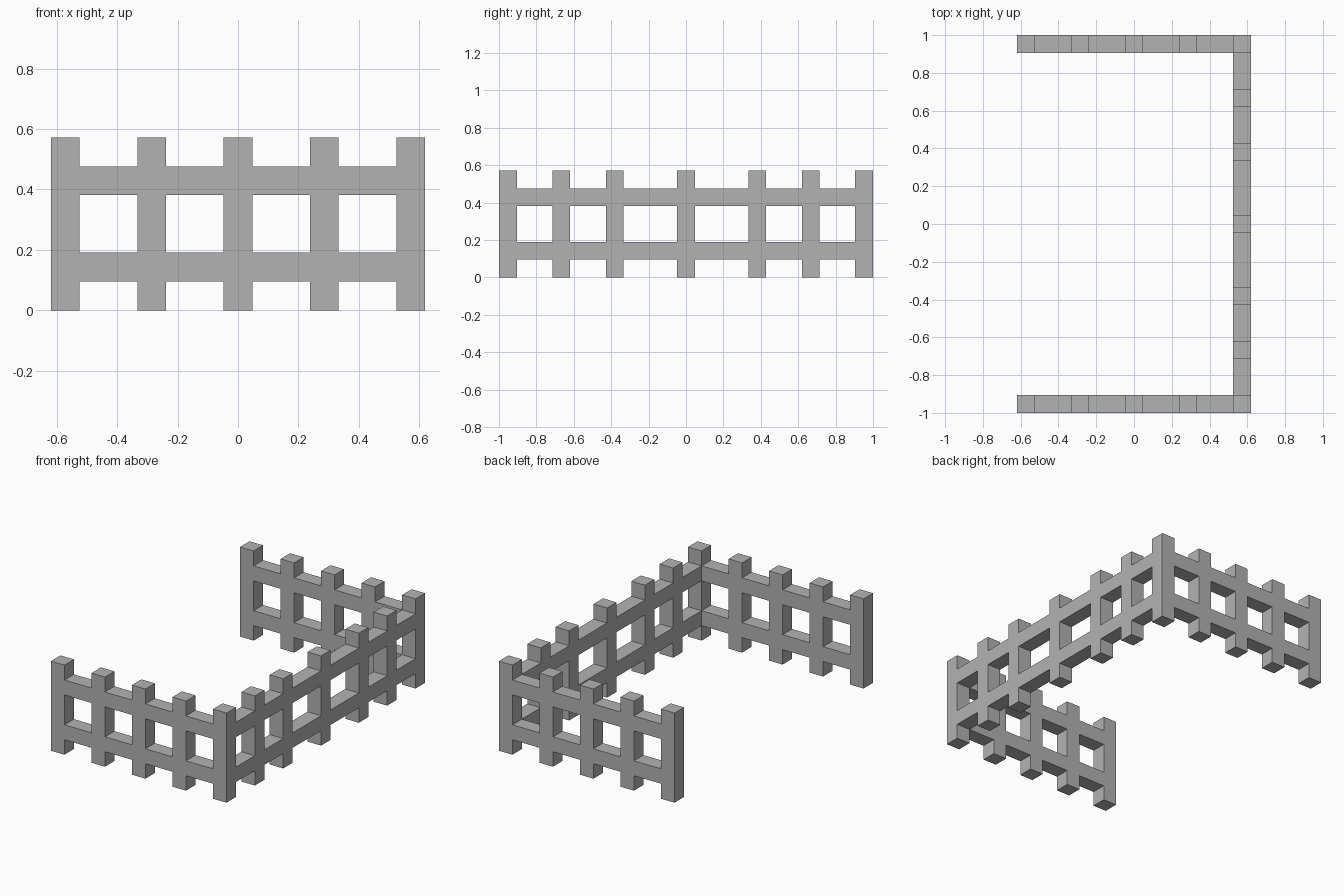
import bpy, bmesh
from mathutils import Matrix, Vector
from math import pi

cube = bpy.data.objects.get("Cube")
if cube:
    bpy.data.objects.remove(cube, do_unlink=True)

U = 2 / 21                      # thickness of every post and rail
LENGTH, WIDTH = 21 * U, 13 * U  # overall footprint
ROWS = [0, 1, 2, 4, 5, 6]       # height breaks, in thicknesses
RAIL_ROWS = (1, 4)              # rows filled by the two rails

grey = bpy.data.materials.new("fence grey")
grey.use_nodes = True
color = (0.448, 0.448, 0.448, 1)
grey.diffuse_color = color
grey.node_tree.nodes["Principled BSDF"].inputs["Base Color"].default_value = color


def fence_panel(name, posts, placement, ends=()):
    """Lattice of posts and flush rails along +x, one thickness deep along +y."""
    columns = sorted({edge for p in posts for edge in (p, p + 1)} | set(ends))
    bm = bmesh.new()
    for x0, x1 in zip(columns, columns[1:]):
        for z0, z1 in zip(ROWS, ROWS[1:]):
            if x0 in posts or z0 in RAIL_ROWS:
                corners = ((x0, z0), (x1, z0), (x1, z1), (x0, z1))
                bm.faces.new([bm.verts.new((x * U, 0, z * U)) for x, z in corners])
    bmesh.ops.remove_doubles(bm, verts=bm.verts[:], dist=U / 100)
    # Thicken the flat lattice into a closed solid
    result = bmesh.ops.extrude_face_region(bm, geom=bm.faces[:], use_keep_orig=True)
    moved = [v for v in result["geom"] if isinstance(v, bmesh.types.BMVert)]
    bmesh.ops.translate(bm, verts=moved, vec=Vector((0, U, 0)))
    bmesh.ops.recalc_face_normals(bm, faces=bm.faces[:])
    mesh = bpy.data.meshes.new(name)
    bm.to_mesh(mesh)
    bm.free()
    mesh.materials.append(grey)
    panel = bpy.data.objects.new(name, mesh)
    panel.matrix_world = placement
    bpy.context.collection.objects.link(panel)


# Short panels, which carry the corner posts
short_posts = range(0, 13, 3)
for name, y in (("front_panel", -LENGTH / 2), ("back_panel", LENGTH / 2 - U)):
    fence_panel(name, short_posts, Matrix.Translation((-WIDTH / 2, y, 0)))

# Long panel, whose rails run between the corner posts
fence_panel("left_side_panel", (3, 6, 10, 14, 17),
            Matrix.Translation((WIDTH / 2, -LENGTH / 2, 0)) @ Matrix.Rotation(pi / 2, 4, "Z"),
            ends=(1, 20))
